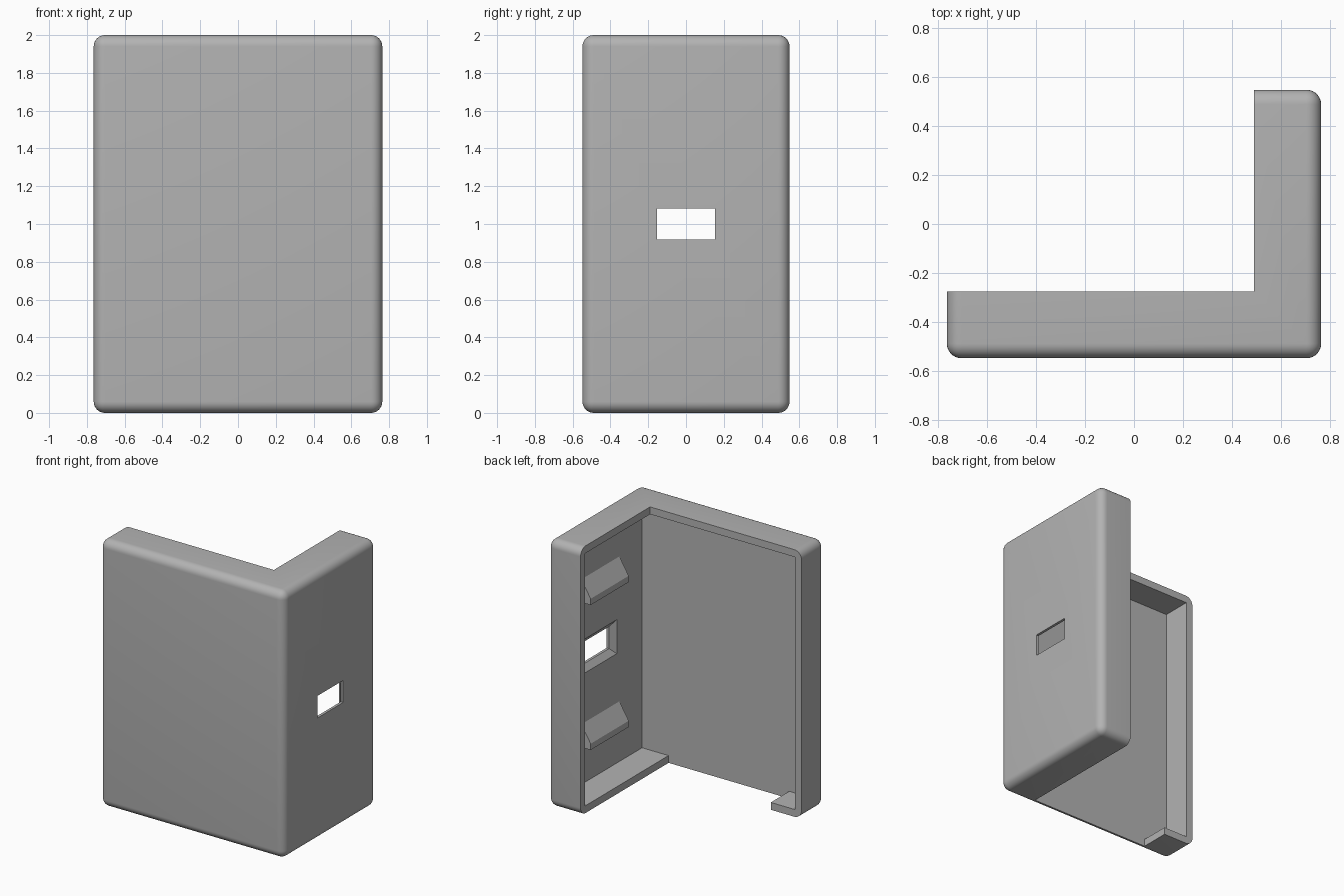
import bpy, bmesh

if "Cube" in bpy.data.objects:
    bpy.data.objects.remove(bpy.data.objects["Cube"], do_unlink=True)

W, D, H = 0.764, 0.548, 2.0     # half width, half depth, height
WALL, ROUND = 0.055, 0.06

grey = bpy.data.materials.new("plain_grey")
grey.use_nodes = True
colour = (0.45, 0.45, 0.45, 1)
grey.diffuse_color = colour
grey.node_tree.nodes["Principled BSDF"].inputs["Base Color"].default_value = colour


def make_object(name, bm):
    bmesh.ops.recalc_face_normals(bm, faces=bm.faces)
    mesh = bpy.data.meshes.new(name)
    bm.to_mesh(mesh)
    bm.free()
    mesh.materials.append(grey)
    obj = bpy.data.objects.new(name, mesh)
    bpy.context.collection.objects.link(obj)
    return obj


def box(name, xs, ys, zs, bevel=0):
    bm = bmesh.new()
    bmesh.ops.create_cube(bm, size=1)
    for v in bm.verts:
        v.co = [r[0] if c < 0 else r[1] for c, r in zip(v.co, (xs, ys, zs))]
    if bevel:
        bmesh.ops.bevel(bm, geom=bm.edges[:], offset=bevel, segments=8,
                        profile=0.5, affect='EDGES')
    return make_object(name, bm)


def prism(name, outline, ys):
    """Extrude an x-z outline along y."""
    bm = bmesh.new()
    face = bm.faces.new([bm.verts.new((x, ys[0], z)) for x, z in outline])
    new = bmesh.ops.extrude_face_region(bm, geom=[face])["geom"]
    bmesh.ops.translate(bm, vec=(0, ys[1] - ys[0], 0),
                        verts=[g for g in new if isinstance(g, bmesh.types.BMVert)])
    return make_object(name, bm)


def cut(target, cutter):
    mod = target.modifiers.new("cut", 'BOOLEAN')
    mod.operation, mod.solver, mod.object = 'DIFFERENCE', 'EXACT', cutter
    bpy.context.view_layer.objects.active = target
    bpy.ops.object.modifier_apply(modifier=mod.name)
    bpy.data.objects.remove(cutter, do_unlink=True)


# Rounded block cut down to a hollow corner shell
shell = box("corner_shell", (-W, W), (-D, D), (0, H), ROUND)
cut(shell, box("corner_cutter", (-1, 0.49), (-0.275, 1), (-1, 3)))
cut(shell, box("cavity_cutter", (WALL - W, W - WALL), (WALL - D, D - WALL),
               (WALL, H - WALL)))

# Opening in the floor behind the front panel
cut(shell, box("floor_cutter", (-0.51, 0.49), (WALL - D, 0), (-0.5, 0.2)))

# Port through the side wall, flared on the inside
inner = W - WALL
cut(shell, box("port_cutter", (inner - 0.1, W + 0.1), (-0.153, 0.153), (0.918, 1.083)))
flare = box("flare_cutter", (inner - 0.01, W - 0.02), (-0.153, 0.153), (0.918, 1.083))
for v in flare.data.vertices:
    if v.co.x < inner:
        v.co.y *= 1.35
        v.co.z = 1 + (v.co.z - 1) * 1.7
cut(shell, flare)

bpy.ops.object.select_all(action='DESELECT')
shell.select_set(True)
bpy.context.view_layer.objects.active = shell
bpy.ops.object.shade_smooth_by_angle(angle=0.5)

# Sloped ledges on the inside of the side wall
for name, top in (("upper_ledge", 1.59), ("lower_ledge", 0.505)):
    prism(name, [(inner + 0.01, top), (inner, top), (inner - 0.077, top - 0.125),
                 (inner - 0.077, top - 0.172), (inner + 0.01, top - 0.172)],
          (-0.225, 0.225))
